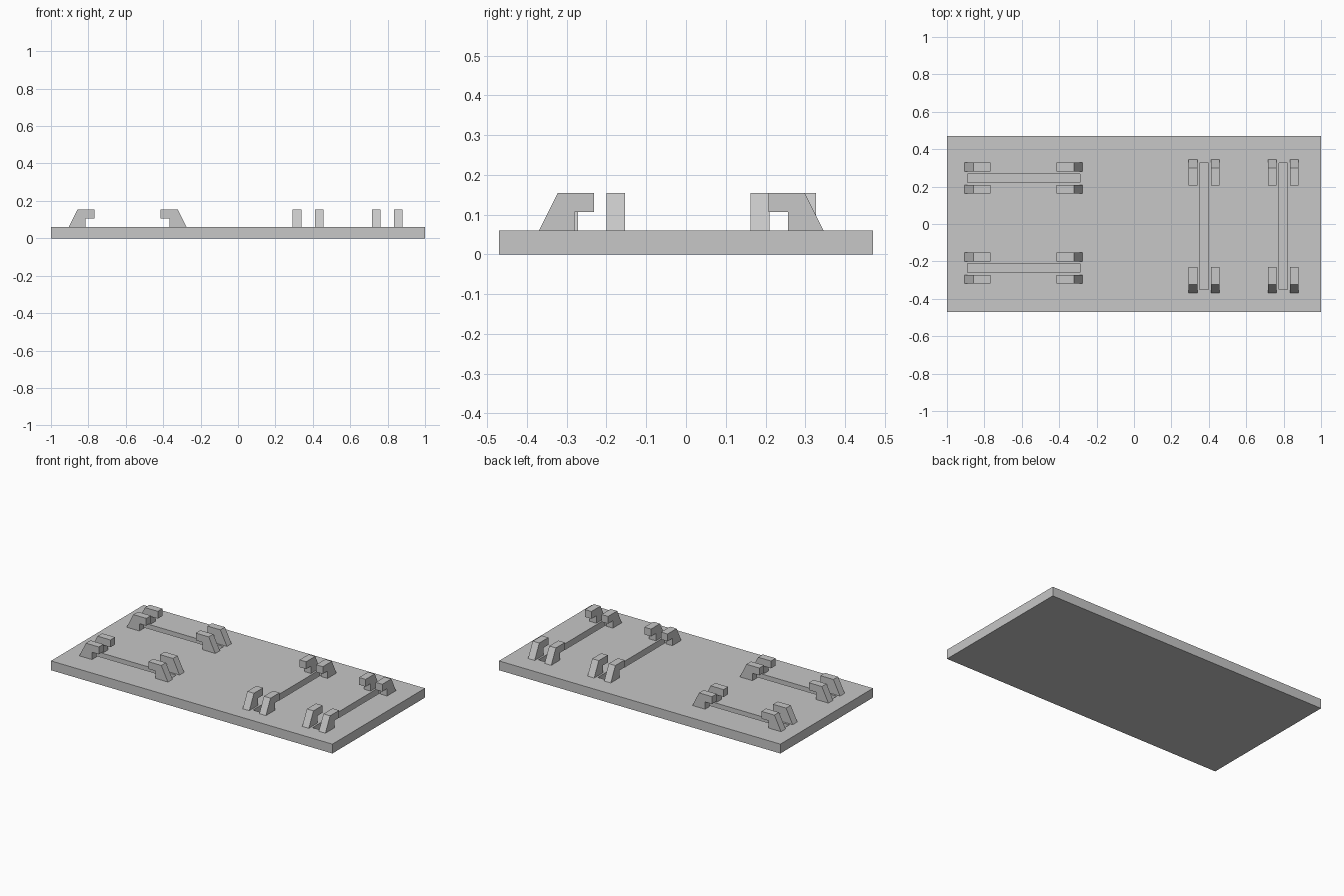
import bpy
import bmesh
from mathutils import Matrix, Vector

cube = bpy.data.objects.get("Cube")
if cube:
    bpy.data.objects.remove(cube, do_unlink=True)

grey = bpy.data.materials.new("light grey")
grey.use_nodes = True
colour = (0.57, 0.57, 0.57, 1)
grey.diffuse_color = colour
grey.node_tree.nodes["Principled BSDF"].inputs["Base Color"].default_value = colour

PLATE_TOP = 0.06
BAR = 0.047        # width of each hook and each slot
GAP = 0.059        # slot centre line to hook centre line


def add_object(name, bm):
    bmesh.ops.recalc_face_normals(bm, faces=bm.faces)
    mesh = bpy.data.meshes.new(name)
    bm.to_mesh(mesh)
    bm.free()
    mesh.materials.append(grey)
    obj = bpy.data.objects.new(name, mesh)
    bpy.context.collection.objects.link(obj)
    return obj


def add_box(name, size, centre):
    bm = bmesh.new()
    bmesh.ops.create_cube(bm, size=1)
    bmesh.ops.scale(bm, vec=size, verts=bm.verts)
    bmesh.ops.translate(bm, vec=centre, verts=bm.verts)
    return add_object(name, bm)


def add_hook(name, centre, along, across, half, offset):
    """Overhanging hook: sloped outside, leg, and lip reaching inwards."""
    profile = [(0, PLATE_TOP), (0.047, 0.154), (0.139, 0.154),
               (0.139, 0.107), (0.09, 0.107), (0.09, PLATE_TOP)]
    bm = bmesh.new()
    start = centre + across * (offset - BAR / 2)
    sign = 1 if half > 0 else -1
    verts = [bm.verts.new(start + along * (half - sign * d) + Vector((0, 0, z)))
             for d, z in profile]
    face = bm.faces.new(verts)
    extruded = bmesh.ops.extrude_face_region(bm, geom=[face], use_keep_orig=True)
    moved = [v for v in extruded["geom"] if isinstance(v, bmesh.types.BMVert)]
    bmesh.ops.translate(bm, vec=across * BAR, verts=moved)
    return add_object(name, bm)


# Base plate
plate = add_box("base_plate", (2, 0.94, PLATE_TOP), (0, 0, PLATE_TOP / 2))

# Two holders along x on the right half, two along y on the left half
X, Y = Vector((1, 0, 0)), Vector((0, 1, 0))
holders = [
    ("back_right", Vector((-0.59, 0.245, 0)), X, Y, 0.315, 0.30),
    ("front_right", Vector((-0.59, -0.236, 0)), X, Y, 0.315, 0.30),
    ("inner_left", Vector((0.375, -0.012, 0)), Y, X, 0.358, 0.338),
    ("outer_left", Vector((0.798, -0.012, 0)), Y, X, 0.358, 0.338),
]
DEPTH = 0.045
for name, centre, along, across, half, slot_half in holders:
    # Four hooks, two at each end, either side of the slot
    for end, h in (("near", -half), ("far", half)):
        for side, o in (("a", -GAP), ("b", GAP)):
            add_hook(f"{name}_hook_{end}_{side}", centre, along, across, h, o)

    # Slot sunk into the plate
    size = along * slot_half * 2 + across * BAR + Vector((0, 0, DEPTH * 2))
    cutter = add_box(f"{name}_slot_cutter", size, centre + Vector((0, 0, PLATE_TOP)))
    cutter.hide_render = True
    cut = plate.modifiers.new(f"{name}_slot", "BOOLEAN")
    cut.operation = "DIFFERENCE"
    cut.solver = "EXACT"
    cut.object = cutter
    bpy.context.view_layer.objects.active = plate
    bpy.ops.object.modifier_apply(modifier=cut.name)
    bpy.data.objects.remove(cutter, do_unlink=True)
